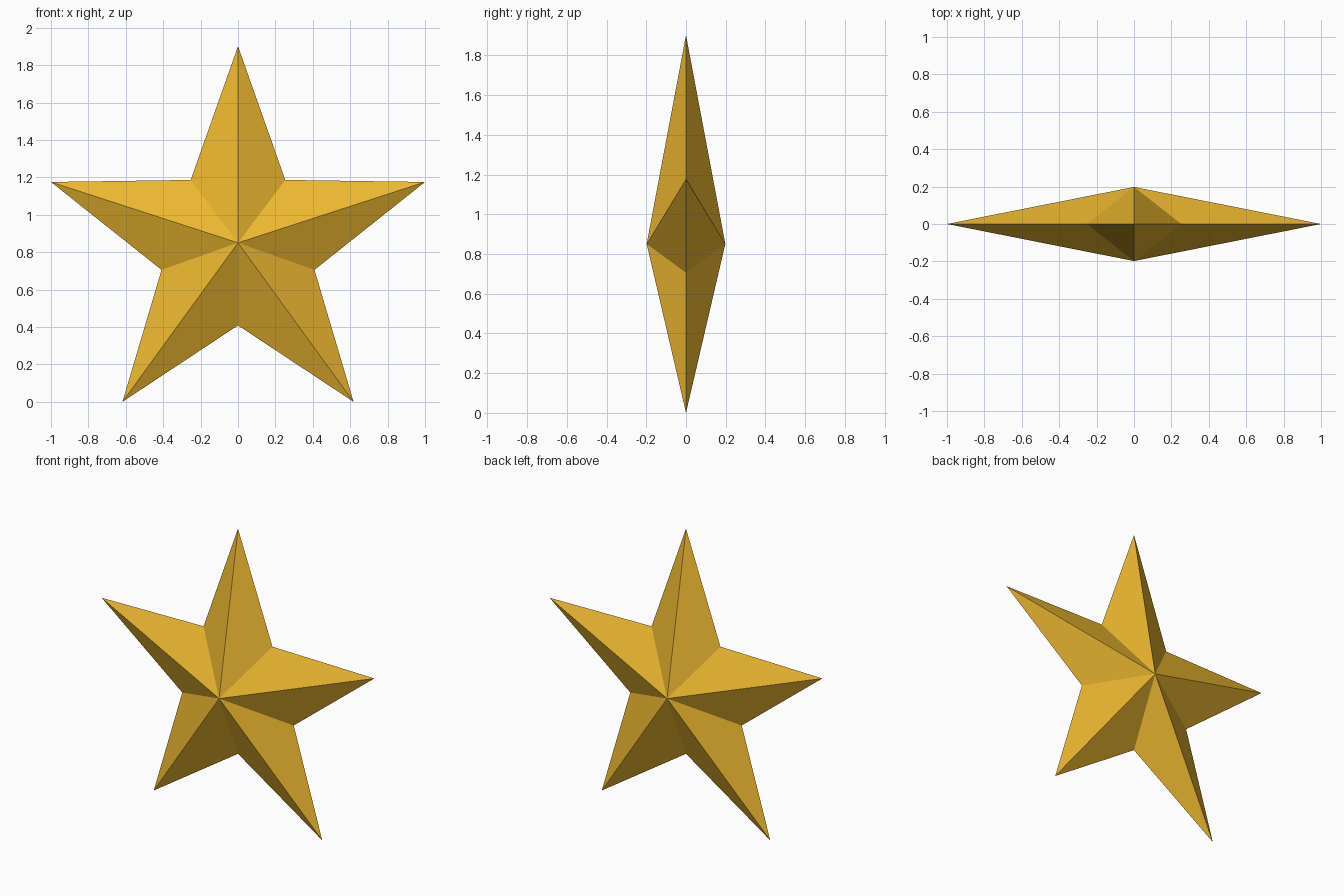
import bpy, bmesh
from math import sin, cos, radians

if "Cube" in bpy.data.objects:
    bpy.data.objects.remove(bpy.data.objects["Cube"])

# Regular five-pointed star, faceted to a ridge point on the front and back
R_TIP = 1 / cos(radians(18))
R_NOTCH = 0.43
CENTRE_Z = R_TIP * cos(radians(36))
NOTCH_DROP = 0.012
DEPTH = 0.198

bm = bmesh.new()

# Outline: alternating tips and notches
rim = []
for i in range(10):
    a = radians(36 * i)
    r, drop = (R_NOTCH, NOTCH_DROP) if i % 2 else (R_TIP, 0)
    rim.append(bm.verts.new((r * sin(a), 0, CENTRE_Z - drop + r * cos(a))))

# Front and back fans of triangles
for y in (-DEPTH, DEPTH):
    apex = bm.verts.new((0, y, CENTRE_Z))
    for i in range(10):
        bm.faces.new((apex, rim[i], rim[(i + 1) % 10]))
bmesh.ops.recalc_face_normals(bm, faces=bm.faces)

mesh = bpy.data.meshes.new("star")
bm.to_mesh(mesh)
bm.free()
star = bpy.data.objects.new("star", mesh)
bpy.context.collection.objects.link(star)

# Gold colour
gold = bpy.data.materials.new("gold")
gold.diffuse_color = (0.85, 0.48, 0.03, 1)
gold.use_nodes = True
gold.node_tree.nodes["Principled BSDF"].inputs["Base Color"].default_value = gold.diffuse_color
mesh.materials.append(gold)
